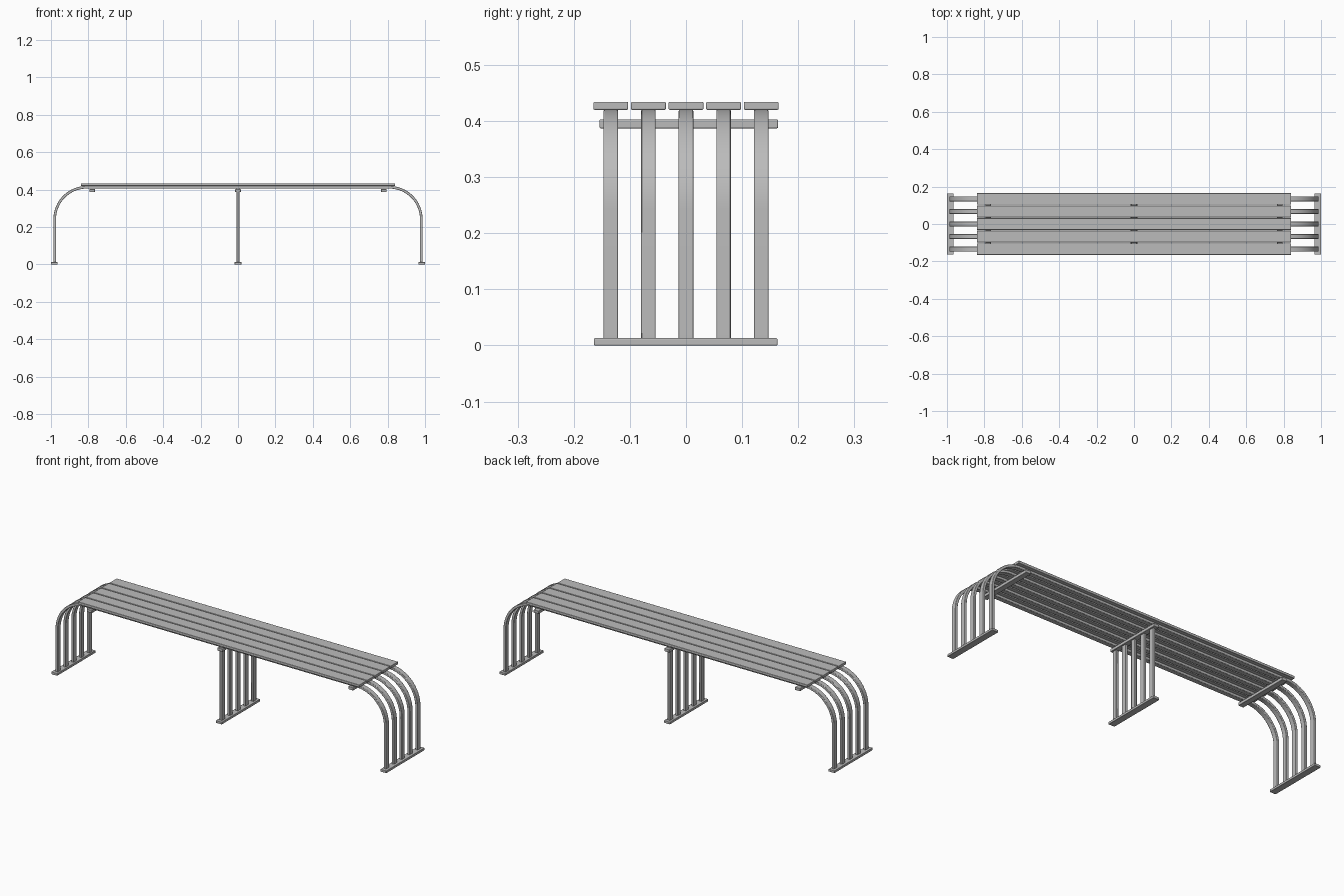
import bpy, bmesh, math

cube = bpy.data.objects.get("Cube")
if cube:
    bpy.data.objects.remove(cube, do_unlink=True)

steel = bpy.data.materials.new("grey_steel")
steel.use_nodes = True
GREY = (0.5, 0.5, 0.5, 1)
steel.diffuse_color = GREY
steel.node_tree.nodes["Principled BSDF"].inputs["Base Color"].default_value = GREY


def finish(name, bm, bevel):
    bmesh.ops.recalc_face_normals(bm, faces=bm.faces)
    mesh = bpy.data.meshes.new(name)
    bm.to_mesh(mesh)
    bm.free()
    mesh.materials.append(steel)
    obj = bpy.data.objects.new(name, mesh)
    bpy.context.collection.objects.link(obj)
    mod = obj.modifiers.new("rounded_edges", 'BEVEL')
    mod.width, mod.segments = bevel, 2
    mod.limit_method, mod.angle_limit = 'ANGLE', math.radians(40)
    bpy.ops.object.select_all(action='DESELECT')
    obj.select_set(True)
    bpy.context.view_layer.objects.active = obj
    bpy.ops.object.shade_smooth_by_angle(angle=math.radians(35))


def box(name, x, y, z, bevel=0.002):
    """Box between the (low, high) pairs given for each axis."""
    bm = bmesh.new()
    bmesh.ops.create_cube(bm, size=1)
    for v in bm.verts:
        v.co = [lo + (c + 0.5) * (hi - lo) for c, (lo, hi) in zip(v.co, (x, y, z))]
    finish(name, bm, bevel)


def arch(name, y, width, outer_x, top, radius, thick, foot):
    """Flat bar bent into a wide arch, swept across its width."""
    def outline(inset):
        r = radius - inset
        cx, cz = outer_x - radius, top - radius
        half = [(outer_x - inset, foot)]
        for i in range(17):
            a = math.pi / 2 * i / 16
            half.append((cx + r * math.cos(a), cz + r * math.sin(a)))
        return half + [(-px, pz) for px, pz in reversed(half)]

    bm = bmesh.new()
    rows = [[bm.verts.new((px, y + s * width / 2, pz)) for px, pz in outline(inset)]
            for inset, s in ((0, -1), (0, 1), (thick, 1), (thick, -1))]
    for a, b in zip(rows, rows[1:] + rows[:1]):
        for i in range(len(a) - 1):
            bm.faces.new((a[i], a[i + 1], b[i + 1], b[i]))
    for end in (0, -1):
        bm.faces.new([row[end] for row in rows])
    finish(name, bm, 0.002)


# Seat planks, arched bars and middle legs share one spacing
for i in range(5):
    y = (i - 2) * 0.067
    box(f"seat_plank_{i + 1}", (-0.84, 0.84), (y - 0.031, y + 0.031), (0.42, 0.434))
    arch(f"arched_bar_{i + 1}", y, 0.026, 0.987, 0.42, 0.178, 0.014, 0.01)
    box(f"middle_leg_{i + 1}", (-0.007, 0.007), (y - 0.013, y + 0.013), (0.01, 0.41))

# Floor plates and cross bars
for side, x_foot, x_bar in (("right", -0.982, -0.78), ("middle", 0, 0), ("left", 0.982, 0.78)):
    box(f"{side}_floor_plate", (x_foot - 0.018, x_foot + 0.018), (-0.164, 0.163), (0, 0.013))
    box(f"{side}_cross_bar", (x_bar - 0.015, x_bar + 0.015), (-0.154, 0.164), (0.387, 0.403))
